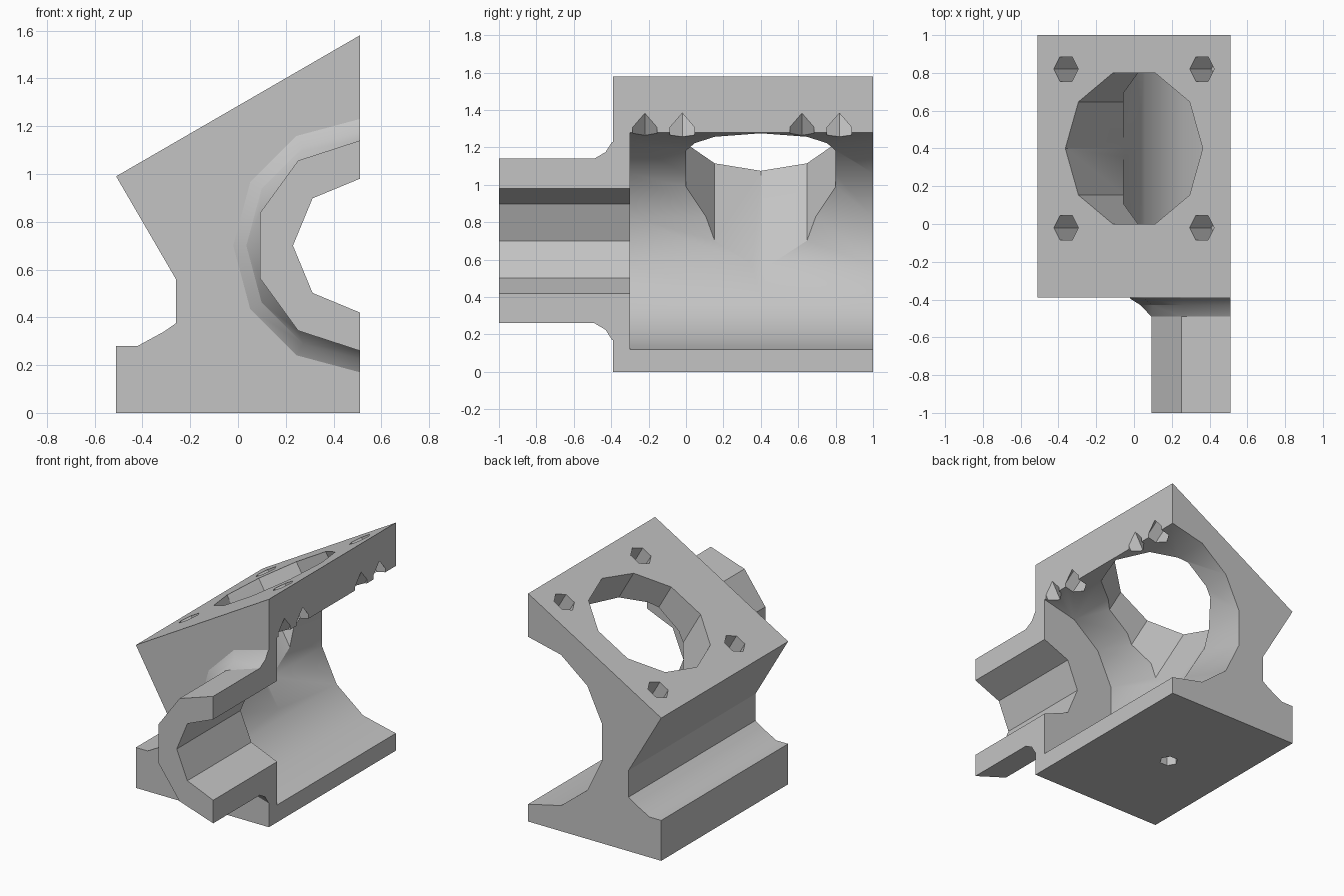
import bpy, bmesh
from math import sin, cos, radians, pi
from mathutils import Vector

if "Cube" in bpy.data.objects:
    bpy.data.objects.remove(bpy.data.objects["Cube"], do_unlink=True)

CUT_X, AXIS_Z = 0.51, 0.70          # split plane and crank axis height
BACK, FRONT = 1.0, -0.39

grey = bpy.data.materials.new("plain_grey")
grey.use_nodes = True
grey.diffuse_color = (0.55, 0.55, 0.55, 1)
grey.node_tree.nodes["Principled BSDF"].inputs["Base Color"].default_value = grey.diffuse_color


def finish(name, bm):
    bmesh.ops.recalc_face_normals(bm, faces=bm.faces)
    mesh = bpy.data.meshes.new(name)
    bm.to_mesh(mesh)
    bm.free()
    mesh.materials.append(grey)
    ob = bpy.data.objects.new(name, mesh)
    bpy.context.collection.objects.link(ob)
    return ob


def hull(name, *rings):
    """Convex solid around the given rings of points."""
    bm = bmesh.new()
    for p in (p for r in rings for p in r):
        bm.verts.new(p)
    bmesh.ops.convex_hull(bm, input=bm.verts)
    bmesh.ops.dissolve_limit(bm, angle_limit=0.001, verts=bm.verts, edges=bm.edges)
    return finish(name, bm)


def ring(y, r, n, half=False):
    """Polygon round the crank axis; half keeps the side behind the split plane."""
    count = n // 2 + 1 if half else n
    angles = [pi / 2 + 2 * pi * i / n for i in range(count)]
    return [(CUT_X + r * cos(a), y, AXIS_Z + r * sin(a)) for a in angles]


def slanted_hole(name, x, y, r, n, depth, mirrored=False):
    """Cutter square to the slanted face, optionally mirrored over the split plane."""
    tilt = radians(30)
    along = Vector((cos(tilt), 0, sin(tilt)))
    inward = Vector((sin(tilt), 0, -cos(tilt)))
    top = Vector((0, y, 1.285)) + along * (x / cos(tilt))
    rings = []
    for t in (-0.15, depth):
        pts = [top + inward * t + along * r * cos(2 * pi * i / n)
               + Vector((0, r * sin(2 * pi * i / n), 0)) for i in range(n)]
        if mirrored:
            pts = [Vector((2 * CUT_X - p.x, p.y, p.z)) for p in pts]
        rings.append(pts)
    return hull(name, *rings)


def combine(target, tool, operation):
    mod = target.modifiers.new("join", 'BOOLEAN')
    mod.operation, mod.object, mod.solver = operation, tool, 'EXACT'
    bpy.context.view_layer.objects.active = target
    bpy.ops.object.modifier_apply(modifier=mod.name)
    bpy.data.objects.remove(tool, do_unlink=True)


# Main block: foot, waist and slanted top, extruded along y
profile = [(-0.51, 0), (0.51, 0), (0.51, 1.58), (-0.51, 0.99), (-0.26, 0.56),
           (-0.26, 0.375), (-0.31, 0.34), (-0.42, 0.28), (-0.51, 0.28)]
bm = bmesh.new()
face = bm.faces.new([bm.verts.new((x, FRONT, z)) for x, z in profile])
extruded = bmesh.ops.extrude_face_region(bm, geom=[face])["geom"]
bmesh.ops.translate(bm, vec=(0, BACK - FRONT, 0),
                    verts=[v for v in extruded if isinstance(v, bmesh.types.BMVert)])
housing = finish("half_housing", bm)

# Front neck with a flared root
combine(housing, hull("flare_root", ring(-0.43, 0.475, 12, True), ring(-0.395, 0.53, 12, True),
                      ring(-0.35, 0.53, 12, True)), 'UNION')
combine(housing, hull("flare_tip", ring(-0.49, 0.44, 10, True),
                      ring(-0.43, 0.475, 12, True)), 'UNION')
combine(housing, hull("neck", ring(-1, 0.44, 10, True), ring(-0.35, 0.44, 10, True)), 'UNION')

# Large chamber and shaft bore
cutters = [hull("chamber", ring(-0.3, 0.58, 14), ring(1.1, 0.58, 14)),
           hull("shaft_bore", ring(-1.1, 0.28, 8), ring(-0.2, 0.28, 8))]

# Round port, its four bolt holes, and the opposite bank's holes nicking the split plane
cutters.append(slanted_hole("port", 0, 0.4, 0.42, 10, 0.8))
for y in (-0.02, 0.82):
    for x in (-0.36, 0.36):
        cutters.append(slanted_hole("bolt_hole", x, y, 0.075, 6, 0.3))
    cutters.append(slanted_hole("opposite_bolt_hole", 0.36, y - 0.2, 0.075, 6, 0.3, True))

# Blind hole in the base
cutters.append(hull("base_hole", *[[(-0.04 + 0.06 * cos(i * pi / 3), 0.305 + 0.06 * sin(i * pi / 3), z)
                                    for i in range(6)] for z in (-0.1, 0.2)]))

for cutter in cutters:
    combine(housing, cutter, 'DIFFERENCE')

bpy.ops.object.select_all(action='DESELECT')
housing.select_set(True)
bpy.context.view_layer.objects.active = housing
bpy.ops.object.shade_smooth_by_angle(angle=radians(30))
